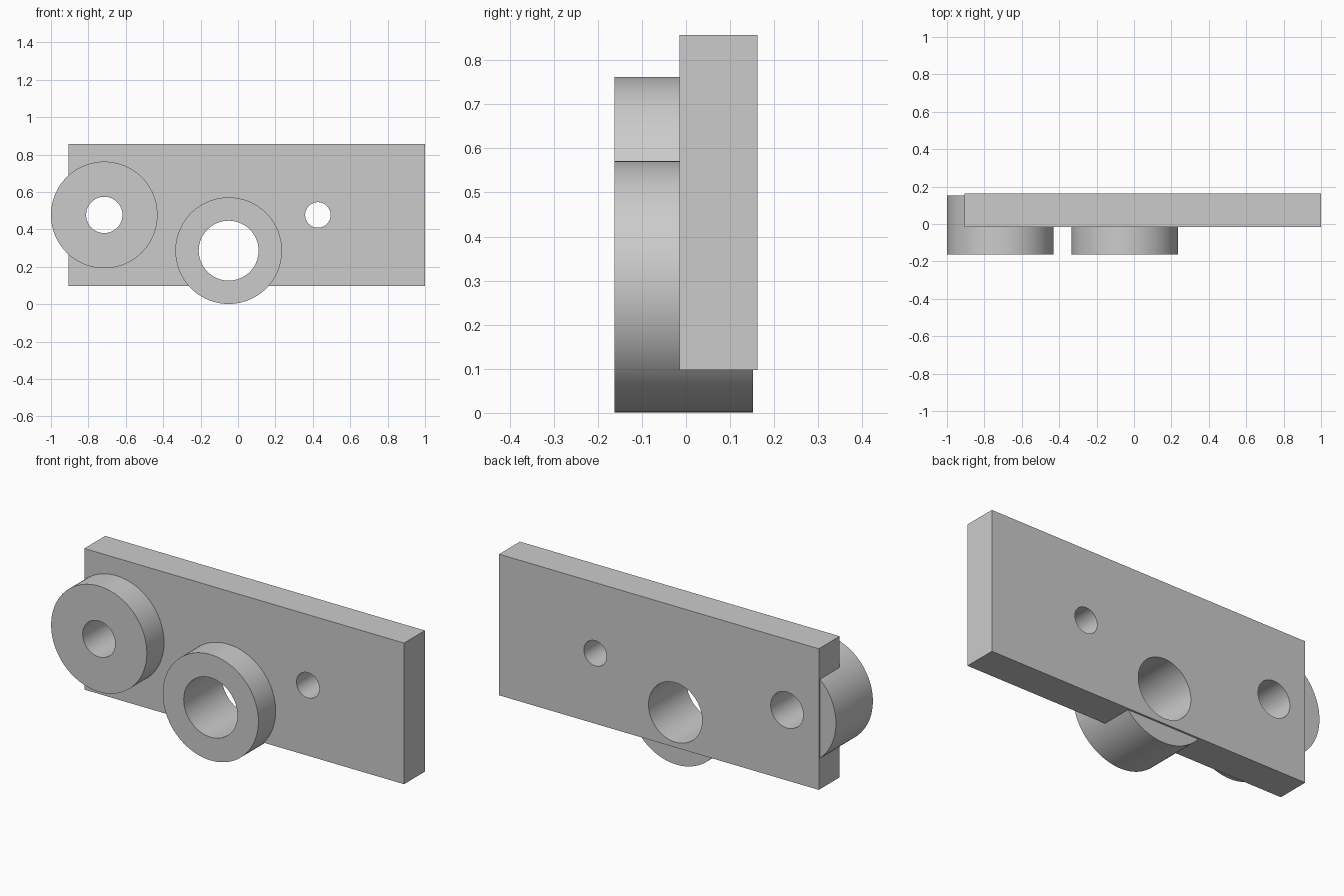
import bpy
import math

old = bpy.data.objects.get("Cube")
if old:
    bpy.data.objects.remove(old, do_unlink=True)

grey = bpy.data.materials.new("plain grey")
grey.use_nodes = True
colour = (0.6, 0.6, 0.6, 1)
grey.diffuse_color = colour
grey.node_tree.nodes["Principled BSDF"].inputs["Base Color"].default_value = colour


def cylinder(name, x, z, radius, front, back):
    """Round part lying along the depth axis."""
    bpy.ops.mesh.primitive_cylinder_add(
        vertices=96, radius=radius, depth=back - front,
        location=(x, (front + back) / 2, z), rotation=(math.pi / 2, 0, 0))
    part = bpy.context.object
    part.name = name
    part.data.materials.append(grey)
    return part


def combine(target, tool, operation):
    """Apply a boolean to the target and discard the tool."""
    tool.hide_render = True
    mod = target.modifiers.new(operation.lower(), "BOOLEAN")
    mod.operation = operation
    mod.solver = "EXACT"
    mod.object = tool
    bpy.ops.object.select_all(action="DESELECT")
    target.select_set(True)
    bpy.context.view_layer.objects.active = target
    bpy.ops.object.modifier_apply(modifier=mod.name)
    bpy.data.objects.remove(tool, do_unlink=True)


# Flat backing plate
bpy.ops.mesh.primitive_cube_add(size=1, location=(0.0475, 0.0735, 0.4775))
plate = bpy.context.object
plate.name = "plate_with_bosses"
plate.scale = (1.905, 0.177, 0.76)
bpy.ops.object.transform_apply(location=False, rotation=False, scale=True)
plate.data.materials.append(grey)

# Two bosses, set into the plate and overhanging its edges
side_boss = (-0.715, 0.477)
low_boss = (-0.05, 0.286)
for name, centre in (("side_boss", side_boss), ("low_boss", low_boss)):
    combine(plate, cylinder(name, *centre, 0.285, -0.162, 0.152), "UNION")

# Bores through the bosses and a small hole in the plate
for name, centre, radius in (("side_bore", side_boss, 0.097),
                             ("low_bore", low_boss, 0.16),
                             ("small_hole", (0.427, 0.477), 0.068)):
    combine(plate, cylinder(name, *centre, radius, -0.4, 0.4), "DIFFERENCE")

bpy.ops.object.shade_smooth_by_angle(angle=math.radians(30))
